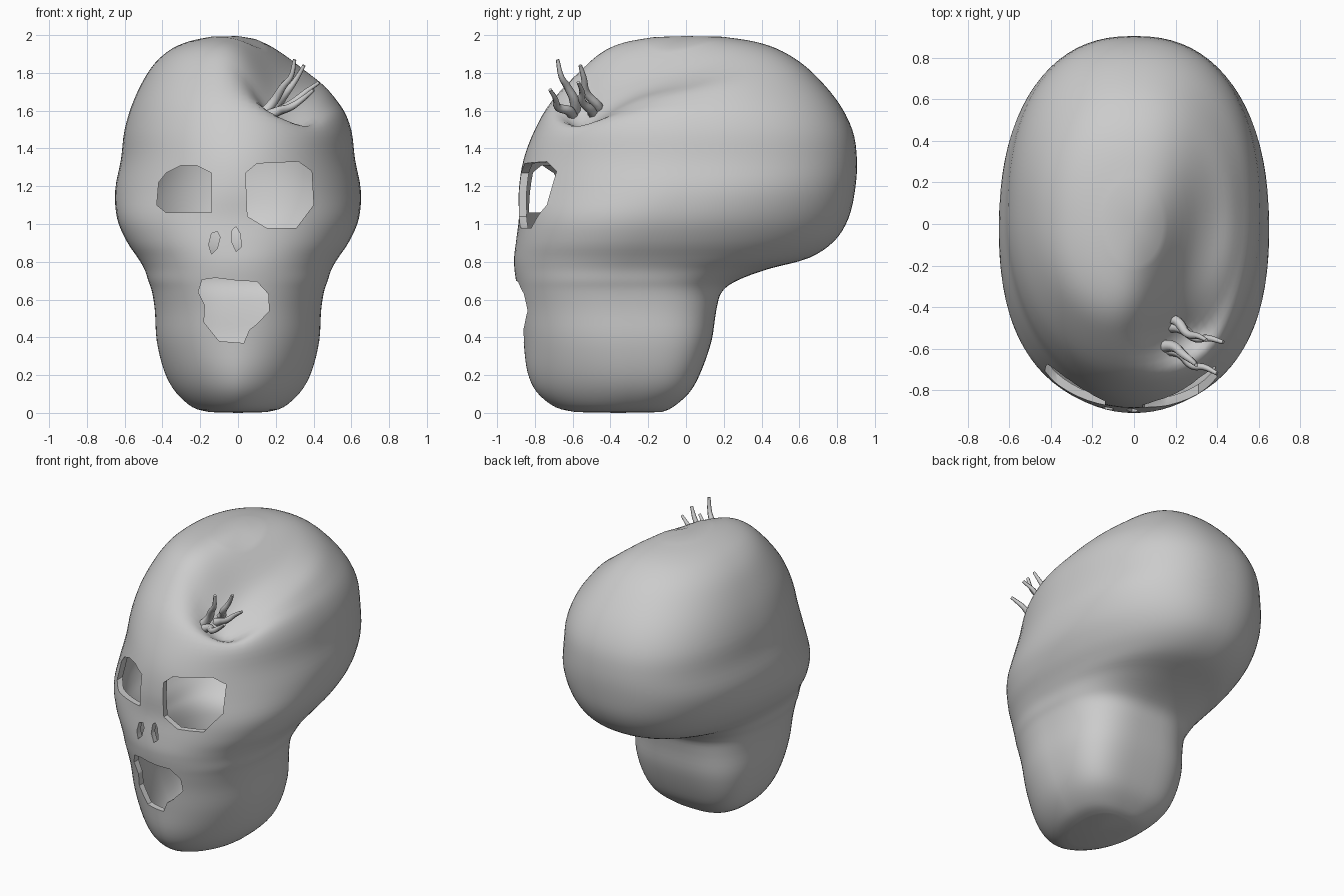
import bpy, bmesh, math
from mathutils import Vector

if "Cube" in bpy.data.objects:
    bpy.data.objects.remove(bpy.data.objects["Cube"])

# horizontal slices: z, front y, back y, half width, y of widest point, front power, back power
KEYS = [
    (0.004, -0.58, -0.13, 0.15, -0.34, 1.9, 2.8), (0.03, -0.69, -0.07, 0.24, -0.33, 1.8, 3),
    (0.11, -0.79, 0.02, 0.33, -0.31, 1.75, 3.4), (0.22, -0.84, 0.08, 0.39, -0.31, 1.8, 3.4),
    (0.38, -0.86, 0.135, 0.43, -0.32, 1.95, 3.2), (0.54, -0.875, 0.16, 0.44, -0.34, 2.05, 3),
    (0.64, -0.89, 0.19, 0.455, -0.35, 2.1, 2.8), (0.70, -0.90, 0.27, 0.475, -0.35, 2.1, 2.6),
    (0.76, -0.908, 0.43, 0.495, -0.33, 2.1, 2.4), (0.82, -0.91, 0.65, 0.53, -0.29, 2.12, 2.25),
    (0.91, -0.90, 0.785, 0.59, -0.22, 2.2, 2.25), (1.03, -0.885, 0.86, 0.64, -0.12, 2.25, 2.25),
    (1.18, -0.885, 0.895, 0.65, -0.02, 2.05, 2.3), (1.34, -0.86, 0.905, 0.62, 0.02, 2.0, 2.35),
    (1.50, -0.80, 0.88, 0.60, 0.04, 2.05, 2.35), (1.66, -0.71, 0.795, 0.55, 0.04, 2.1, 2.3),
    (1.82, -0.57, 0.65, 0.465, 0.04, 2.15, 2.2), (1.915, -0.46, 0.51, 0.37, 0.02, 2.2, 2.2),
    (1.965, -0.35, 0.37, 0.265, 0.01, 2.1, 2.1), (1.992, -0.2, 0.2, 0.14, 0, 2.0, 2.0)]


def spline(keys, steps):
    """Catmull-Rom through tuples."""
    out = []
    for i in range(len(keys) - 1):
        a, b = keys[max(i - 1, 0)], keys[i]
        c, d = keys[i + 1], keys[min(i + 2, len(keys) - 1)]
        for s in range(steps):
            t = s / steps
            out.append([0.5 * (2 * q + (r - p) * t + (2 * p - 5 * q + 4 * r - w) * t * t
                               + (3 * q - p - 3 * r + w) * t ** 3)
                        for p, q, r, w in zip(a, b, c, d)])
    return out + [list(keys[-1])]


def smooth(t):
    t = min(max(t, 0), 1)
    return t * t * (3 - 2 * t)


def dent(co):
    """Sunken groove on the upper right forehead, plus a flatter crown beside it."""
    t = min(max((co.y + 0.52) / 0.95, 0), 1)
    off = co.x - (0.22 + 0.16 * t)
    across = off / (0.125 if off < 0 else 0.15)
    along = min(co.y + 0.50, 0) / 0.12 + max(co.y - 0.43, 0) / 0.1
    groove = 0.27 * (1 - smooth(t)) ** 1.5 * math.exp(-0.5 * (across ** 2 + along ** 2))
    flat = 0.1 * math.exp(-0.5 * (((co.x - 0.37) / 0.13) ** 2 + ((co.y - 0.08) / 0.3) ** 2))
    return (groove + flat) * smooth((co.z - 1.42) / 0.33)


def add_object(name, bm):
    mesh = bpy.data.meshes.new(name)
    bmesh.ops.recalc_face_normals(bm, faces=bm.faces)
    bm.to_mesh(mesh)
    bm.free()
    ob = bpy.data.objects.new(name, mesh)
    bpy.context.collection.objects.link(ob)
    return ob


# head shell
SEG = 80
bm = bmesh.new()
rings = []
for z, front, back, w, cy, pf, pb in spline(KEYS, 4):
    ring = []
    for k in range(SEG):
        c, s = math.cos(math.tau * k / SEG), math.sin(math.tau * k / SEG)
        p, ry = (pb, back - cy) if s > 0 else (pf, cy - front)
        ring.append(bm.verts.new((w * math.copysign(abs(c) ** (2 / p), c),
                                  cy + ry * math.copysign(abs(s) ** (2 / p), s), z)))
    rings.append(ring)
for a, b in zip(rings, rings[1:]):
    for k in range(SEG):
        n = (k + 1) % SEG
        bm.faces.new((a[k], a[n], b[n], b[k]))
for ring, tip in ((rings[0], (0, -0.36, 0)), (rings[-1], (0, 0, 2))):
    v = bm.verts.new(tip)
    for k in range(SEG):
        bm.faces.new((ring[k], ring[(k + 1) % SEG], v))
for v in bm.verts:
    v.co.z -= dent(v.co)
head = add_object("head_shell", bm)
wall = head.modifiers.new("wall", 'SOLIDIFY')
wall.thickness, wall.offset = 0.04, -1

# face openings, as x-z outlines pushed through the front wall
OPENINGS = {
    "right_eye": [(.04, 1.27), (.10, 1.32), (.32, 1.33), (.39, 1.28), (.40, 1.10),
                  (.31, .98), (.15, .98), (.05, 1.04)],
    "left_eye": [(-.14, 1.06), (-.38, 1.06), (-.43, 1.10), (-.42, 1.22), (-.38, 1.27),
                 (-.30, 1.31), (-.22, 1.31), (-.14, 1.27)],
    "left_nostril": [(-.155, .89), (-.14, .95), (-.11, .96), (-.095, .93), (-.11, .87), (-.14, .84)],
    "right_nostril": [(-.03, .97), (-.01, .985), (.01, .95), (.02, .88), (-.01, .855), (-.035, .91)],
    "mouth": [(-.19, .705), (-.12, .715), (0, .70), (.10, .695), (.16, .63), (.165, .54),
              (.10, .47), (.06, .44), (.03, .37), (-.10, .38), (-.18, .48), (-.175, .57), (-.21, .64)]}
cutters = []
for name, outline in OPENINGS.items():
    bm = bmesh.new()
    face = bm.faces.new([bm.verts.new((x, -1.1, z)) for x, z in outline])
    ext = bmesh.ops.extrude_face_region(bm, geom=[face], use_keep_orig=True)
    for g in ext["geom"]:
        if isinstance(g, bmesh.types.BMVert):
            g.co.y = -0.45
    cutter = add_object(name + "_cutter", bm)
    cutter.hide_render = True
    cutters.append(cutter)
    cut = head.modifiers.new(name, 'BOOLEAN')
    cut.operation, cut.solver, cut.object = 'DIFFERENCE', 'EXACT', cutter
bpy.context.view_layer.objects.active = head
head.select_set(True)
for m in list(head.modifiers):
    bpy.ops.object.modifier_apply(modifier=m.name)
bpy.ops.object.shade_smooth_by_angle(angle=math.radians(40))
for c in cutters:
    bpy.data.objects.remove(c)

# tendrils growing from the dent
TENDRILS = [
    [(.13, -.48, 1.57), (.19, -.46, 1.61), (.26, -.53, 1.70), (.31, -.54, 1.77), (.35, -.56, 1.84)],
    [(.15, -.49, 1.57), (.22, -.50, 1.60), (.30, -.55, 1.65), (.36, -.55, 1.70), (.43, -.57, 1.75)],
    [(.13, -.59, 1.58), (.19, -.59, 1.65), (.24, -.63, 1.73), (.28, -.66, 1.78), (.30, -.68, 1.87)],
    [(.15, -.60, 1.57), (.22, -.62, 1.60), (.28, -.68, 1.62), (.34, -.69, 1.66), (.40, -.72, 1.71)]]
for i, pts in enumerate(TENDRILS):
    cu = bpy.data.curves.new("tendril", 'CURVE')
    cu.dimensions, cu.bevel_depth, cu.bevel_resolution = '3D', 0.032, 1
    cu.use_fill_caps, cu.resolution_u = True, 5
    sp = cu.splines.new('BEZIER')
    sp.bezier_points.add(len(pts) - 1)
    for j, (bp, co) in enumerate(zip(sp.bezier_points, pts)):
        bp.co = Vector(co)
        bp.handle_left_type = bp.handle_right_type = 'AUTO'
        bp.radius = 1 - 0.7 * j / (len(pts) - 1)
    bpy.context.collection.objects.link(bpy.data.objects.new(f"tendril_{i + 1}", cu))
